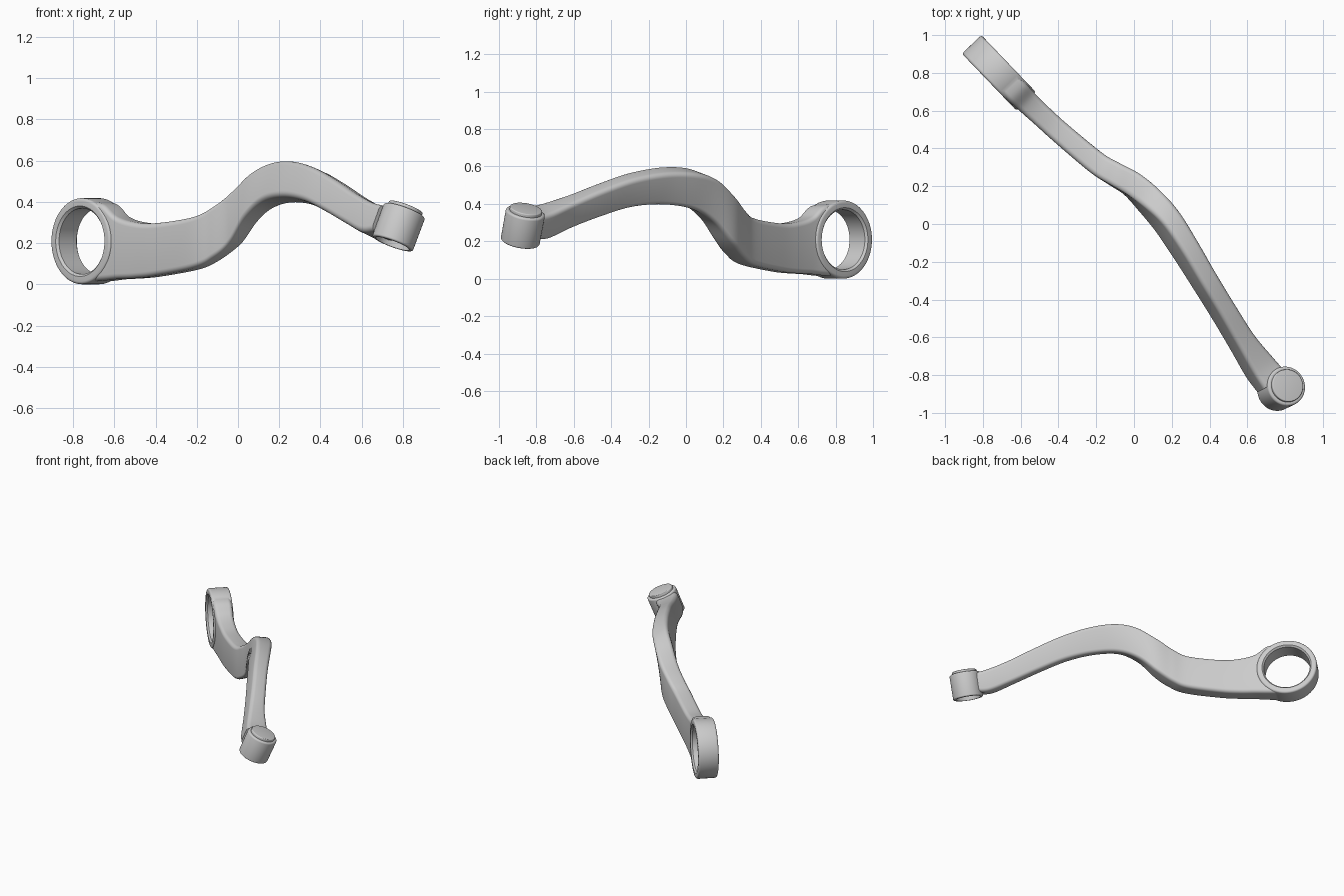
import bpy, bmesh, math
from mathutils import Vector

if "Cube" in bpy.data.objects:
    bpy.data.objects.remove(bpy.data.objects["Cube"])


def make_object(name, bm):
    bmesh.ops.remove_doubles(bm, verts=bm.verts, dist=1e-5)
    bmesh.ops.recalc_face_normals(bm, faces=bm.faces)
    me = bpy.data.meshes.new(name)
    bm.to_mesh(me)
    bm.free()
    ob = bpy.data.objects.new(name, me)
    bpy.context.collection.objects.link(ob)
    return ob


def lathe(name, profile, centre, axis, steps=72):
    """Closed solid turned from (radius, height) points about an axis."""
    bm = bmesh.new()
    rings = []
    rot = Vector((0, 0, 1)).rotation_difference(Vector(axis).normalized())
    for r, h in profile:
        n = 1 if r == 0 else steps
        rings.append([bm.verts.new(Vector(centre) + rot @ Vector(
            (r * math.cos(2 * math.pi * i / steps), r * math.sin(2 * math.pi * i / steps), h)))
            for i in range(n)])
    for a, b in zip(rings, rings[1:]):
        for i in range(steps):
            j = (i + 1) % steps
            quad = [a[i % len(a)], a[j % len(a)], b[j % len(b)], b[i % len(b)]]
            bm.faces.new(list(dict.fromkeys(quad)))
    return make_object(name, bm)


def arc(r, h, rad, a0, a1, n=4):
    """Rounded profile corner centred at (r, h)."""
    return [(r + rad * math.cos(math.radians(a0 + (a1 - a0) * i / n)),
             h + rad * math.sin(math.radians(a0 + (a1 - a0) * i / n))) for i in range(n + 1)]


def catmull(pts, sub):
    pts = [Vector(p) for p in pts]
    ext = [2 * pts[0] - pts[1]] + pts + [2 * pts[-1] - pts[-2]]
    out = []
    for k in range(1, len(ext) - 2):
        a, b, c, d = ext[k - 1:k + 3]
        for i in range(sub):
            t = i / sub
            out.append(0.5 * (2 * b + (c - a) * t + (2 * a - 5 * b + 4 * c - d) * t * t
                              + (3 * b - a - 3 * c + d) * t ** 3))
    return out + [pts[-1]]


def boolean(target, tool, op):
    m = target.modifiers.new(op.lower(), 'BOOLEAN')
    m.object, m.operation, m.solver = tool, op, 'EXACT'
    bpy.context.view_layer.objects.active = target
    bpy.ops.object.modifier_apply(modifier=m.name)
    bpy.data.objects.remove(tool)


# Arm stations: top x, top y, top z, bottom z, half width, tilt
stations = [
    (-0.70, 0.785, 0.405, 0.010, 0.066, 0), (-0.62, 0.70, 0.388, 0.018, 0.065, 0),
    (-0.56, 0.64, 0.330, 0.025, 0.061, 0), (-0.48, 0.565, 0.302, 0.029, 0.058, 0),
    (-0.38, 0.475, 0.296, 0.040, 0.058, 0), (-0.20, 0.325, 0.325, 0.075, 0.060, 0),
    (-0.10, 0.265, 0.375, 0.120, 0.062, 0.05), (0.00, 0.21, 0.450, 0.195, 0.064, 0.15),
    (0.10, 0.135, 0.535, 0.310, 0.062, 0.5), (0.20, 0.035, 0.577, 0.385, 0.058, 0.85),
    (0.30, -0.115, 0.582, 0.410, 0.054, 1), (0.40, -0.285, 0.552, 0.395, 0.052, 1),
    (0.50, -0.45, 0.495, 0.345, 0.052, 1), (0.60, -0.615, 0.428, 0.285, 0.057, 1),
    (0.69, -0.745, 0.378, 0.235, 0.072, 1), (0.75, -0.825, 0.360, 0.235, 0.080, 1)]
tops, params = [], []
for x, y, zt, zb, w, t in stations:
    tops.append((x, y, zt))
    params.append((zb, w, t))
tops, params = catmull(tops, 8), catmull(params, 8)

bm = bmesh.new()
loops = []
for i, (top, (zb, w, tilt)) in enumerate(zip(tops, params)):
    tan = tops[min(i + 1, len(tops) - 1)] - tops[max(i - 1, 0)]
    tan.z = 0
    side = Vector((-tan.y, tan.x, 0)).normalized()
    h = top.z - zb
    bottom = Vector((top.x - 0.36 * h * tilt, top.y - 0.18 * h * tilt, zb))
    mid, up = (top + bottom) / 2, (top - bottom).normalized()
    side = (side - up * side.dot(up)).normalized()
    half, r = (top - bottom).length / 2, 0.026
    loop = []
    for q, (sx, sy) in enumerate(((1, 1), (-1, 1), (-1, -1), (1, -1))):
        for px, py in arc(sx * (w - r), sy * (half - r), r, 90 * q, 90 * q + 90, 5):
            loop.append(bm.verts.new(mid + side * px + up * py))
    loops.append(loop)
for a, b in zip(loops, loops[1:]):
    for i in range(len(a)):
        j = (i + 1) % len(a)
        bm.faces.new((a[i], a[j], b[j], b[i]))
bm.faces.new(loops[0])
bm.faces.new(loops[-1])
arm = make_object("control_arm", bm)

# Large bushing ring
c, ax = (-0.715, 0.80, 0.209), (0.72, 0.69, 0)
R, H, f = 0.209, 0.071, 0.014
boolean(arm, lathe("ring", [(0, -H)] + arc(R - f, f - H, f, -90, 0)
                   + arc(R - f, H - f, f, 0, 90) + [(0, H)], c, ax), 'UNION')
boolean(arm, lathe("ring_hole", [(0, -0.2), (0.172, -0.2), (0.172, -H - 0.001), (0.16, -H + 0.012),
                                 (0.16, H - 0.012), (0.172, H + 0.001), (0.172, 0.2), (0, 0.2)],
                   c, ax), 'DIFFERENCE')

# Tilted ball joint boss with raised cap and open underside
boss = [(0, -0.06), (0.083, -0.06), (0.086, -0.09)] + arc(0.096, -0.081, 0.009, -90, 0) \
    + arc(0.094, 0.073, 0.012, 0, 90) + [(0.087, 0.085)] + arc(0.081, 0.097, 0.006, 0, 90) + [(0, 0.103)]
boolean(arm, lathe("boss", boss, (0.78, -0.872, 0.28), (0.34, 0.17, 0.925)), 'UNION')

bpy.ops.object.select_all(action='DESELECT')
arm.select_set(True)
bpy.context.view_layer.objects.active = arm
bpy.ops.object.shade_smooth_by_angle(angle=math.radians(32))
